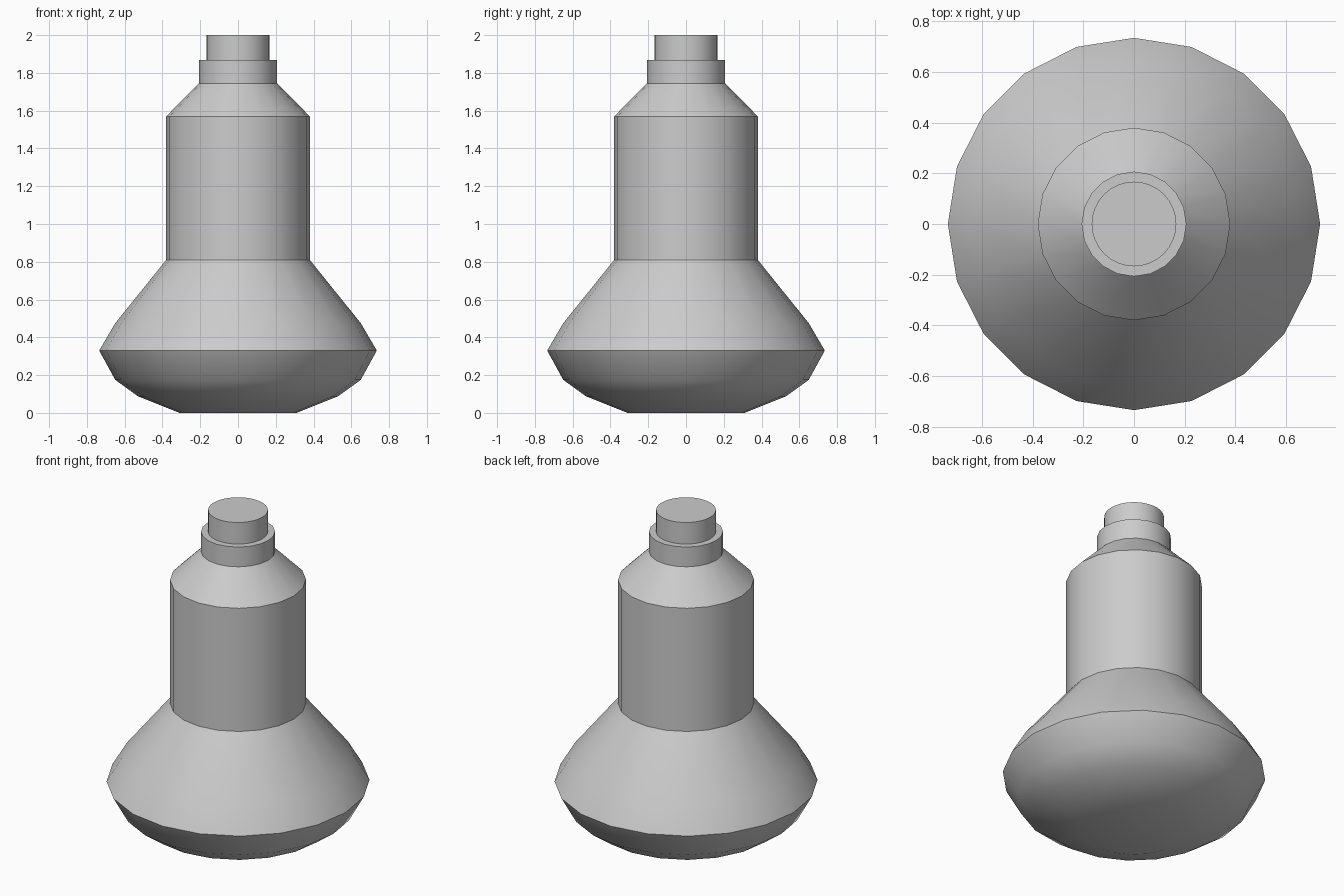
import bpy, bmesh
from math import cos, sin, tau, radians

if "Cube" in bpy.data.objects:
    bpy.data.objects.remove(bpy.data.objects["Cube"])


def lathe(name, profile, sides, cap_bottom=False, cap_top=False):
    """Revolve (radius, height) points around z, listed from bottom to top."""
    bm = bmesh.new()
    rings = [[bm.verts.new((r * cos(tau * i / sides), r * sin(tau * i / sides), z))
              for i in range(sides)] for r, z in profile]
    for low, high in zip(rings, rings[1:]):
        for i in range(sides):
            j = (i + 1) % sides
            bm.faces.new((low[i], low[j], high[j], high[i]))
    if cap_bottom:
        bm.faces.new(rings[0][::-1])
    if cap_top:
        bm.faces.new(rings[-1])
    mesh = bpy.data.meshes.new(name)
    bm.to_mesh(mesh)
    bm.free()
    obj = bpy.data.objects.new(name, mesh)
    bpy.context.collection.objects.link(obj)
    bpy.ops.object.select_all(action='DESELECT')
    obj.select_set(True)
    bpy.context.view_layer.objects.active = obj
    bpy.ops.object.shade_smooth_by_angle(angle=radians(30))
    return obj


# Faceted rounded base, flaring up to the neck
lathe("flared_base", [(0.31, 0), (0.53, 0.088), (0.65, 0.175), (0.735, 0.33),
                      (0.65, 0.475), (0.38, 0.81)], 20, cap_bottom=True)

# Straight barrel with a tapered shoulder
lathe("barrel", [(0.38, 0.81), (0.38, 1.57), (0.207, 1.745)], 20)

# Collar ring with a flat step
lathe("collar", [(0.207, 1.745), (0.207, 1.867)], 20, cap_top=True)

# Narrow end cap
lathe("end_cap", [(0.167, 1.867), (0.167, 2.0)], 32, cap_top=True)
